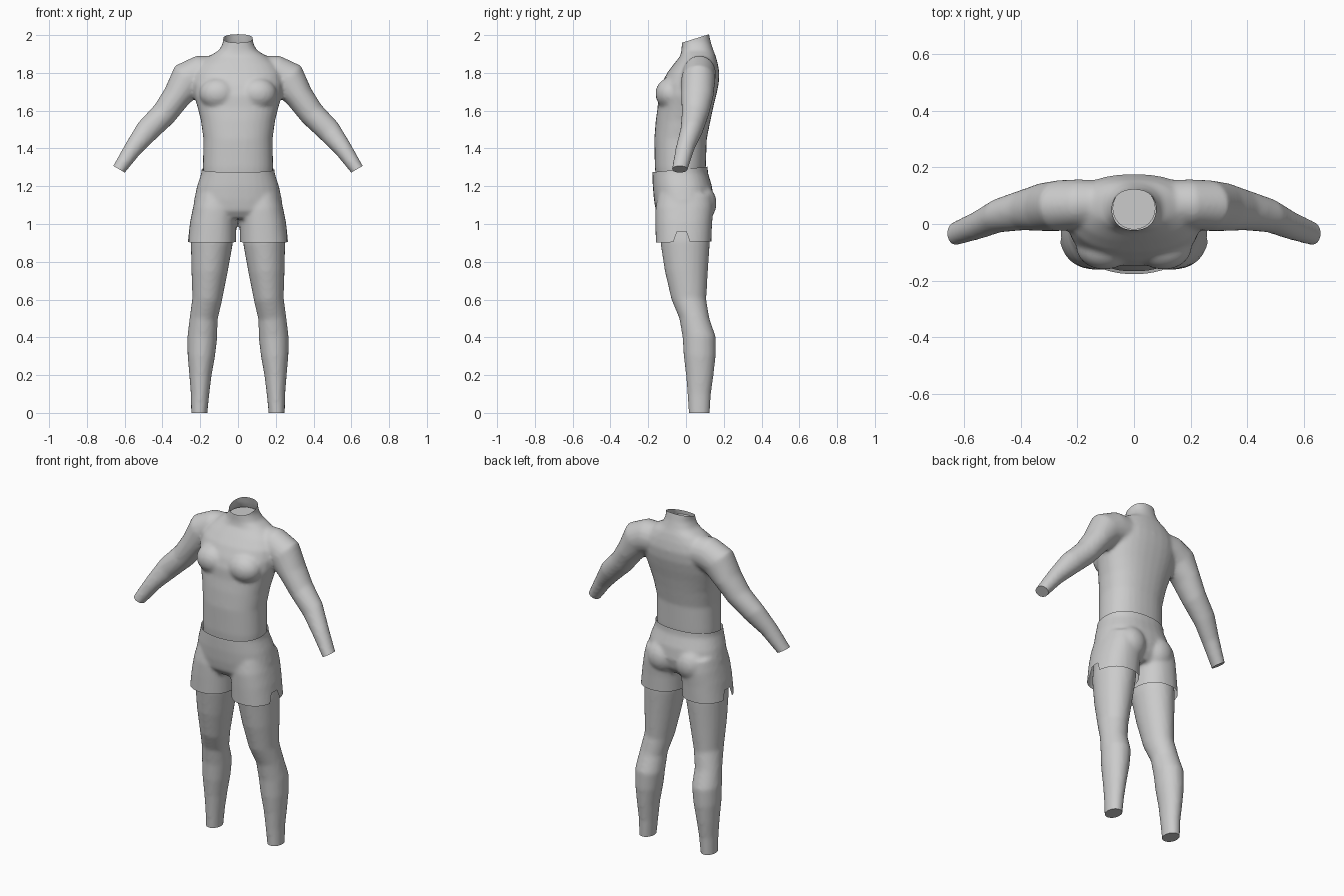
import bpy, bmesh, math
from mathutils import Vector, Matrix

if "Cube" in bpy.data.objects:
    bpy.data.objects.remove(bpy.data.objects["Cube"], do_unlink=True)

grey = bpy.data.materials.new("plain grey")
grey.use_nodes = True
GREY = (0.6, 0.6, 0.6, 1)
grey.diffuse_color = GREY
grey.node_tree.nodes["Principled BSDF"].inputs["Base Color"].default_value = GREY


def loft(bm, rings, power=2.0, sides=32):
    """Closed tube; ring = x, y, z of the centre, radius across, radius along y."""
    loops = []
    for i, (x, y, z, ra, ry) in enumerate(rings):
        a, b = rings[max(i - 1, 0)], rings[min(i + 1, len(rings) - 1)]
        along = Vector((b[0] - a[0], 0, b[2] - a[2])).normalized()
        across = Vector((-along.z, 0, along.x))
        loop = []
        for k in range(sides):
            t = 2 * math.pi * k / sides
            c, s = math.cos(t), math.sin(t)
            u = math.copysign(abs(c) ** (2 / power), c) * ra
            v = math.copysign(abs(s) ** (2 / power), s) * ry
            loop.append(bm.verts.new(Vector((x, y + v, z)) + across * u))
        loops.append(loop)
    for low, high in zip(loops, loops[1:]):
        for k in range(sides):
            n = (k + 1) % sides
            bm.faces.new((low[k], low[n], high[n], high[k]))
    bm.faces.new(loops[0])
    bm.faces.new(loops[-1])


def upright(rows):
    """Rows of z, half width, front y, back y -> centred rings."""
    return [(0, (f + b) / 2, z, w, (b - f) / 2) for z, w, f, b in rows]


def limb(rows):
    """Rows of z, inner x, outer x, front y, back y -> rings."""
    return [((i + o) / 2, (f + b) / 2, z, (o - i) / 2, (b - f) / 2) for z, i, o, f, b in rows]


def flip(rings):
    return [(-r[0],) + tuple(r[1:]) for r in rings]


def blob(bm, centre, size):
    for side in (1, -1):
        place = Matrix.Translation((side * centre[0], centre[1], centre[2]))
        bmesh.ops.create_uvsphere(bm, u_segments=24, v_segments=16, radius=1,
                                  matrix=place @ Matrix.Diagonal((*size, 1)))


def fuse(name, bm, voxel=0.011, passes=5):
    """Blend overlapping volumes into a single smooth skin and return it as bmesh."""
    bmesh.ops.recalc_face_normals(bm, faces=bm.faces)
    mesh = bpy.data.meshes.new(name)
    bm.to_mesh(mesh)
    bm.free()
    obj = bpy.data.objects.new(name, mesh)
    bpy.context.scene.collection.objects.link(obj)
    rm = obj.modifiers.new("blend", 'REMESH')
    rm.mode, rm.voxel_size = 'VOXEL', voxel
    sm = obj.modifiers.new("soften", 'SMOOTH')
    sm.factor, sm.iterations = 0.5, passes
    graph = bpy.context.evaluated_depsgraph_get()
    skin = bpy.data.meshes.new_from_object(obj.evaluated_get(graph))
    obj.modifiers.clear()
    obj.data = skin
    out = bmesh.new()
    out.from_mesh(skin)
    return obj, out


def cut(bm, point, normal, cap=False, remove=True):
    """Trim away everything on the side the normal points to."""
    geom = bm.verts[:] + bm.edges[:] + bm.faces[:]
    res = bmesh.ops.bisect_plane(bm, geom=geom, dist=1e-5, plane_co=point,
                                 plane_no=normal, clear_outer=remove)
    if cap:
        edges = [e for e in res["geom_cut"] if isinstance(e, bmesh.types.BMEdge)]
        bmesh.ops.edgeloop_fill(bm, edges=edges)


def finish(obj, bm):
    bmesh.ops.recalc_face_normals(bm, faces=bm.faces)
    bm.to_mesh(obj.data)
    bm.free()
    obj.data.materials.clear()
    obj.data.materials.append(grey)
    bpy.ops.object.select_all(action='DESELECT')
    bpy.context.view_layer.objects.active = obj
    obj.select_set(True)
    bpy.ops.object.shade_smooth_by_angle(angle=math.radians(50))


# Torso and arms
bm = bmesh.new()
loft(bm, upright([
    (1.20, .180, -.155, .095), (1.30, .186, -.165, .105), (1.45, .183, -.168, .11),
    (1.55, .197, -.160, .13), (1.62, .215, -.150, .145), (1.68, .232, -.148, .16),
    (1.74, .238, -.130, .173), (1.80, .232, -.100, .177), (1.85, .200, -.062, .168),
    (1.89, .150, -.030, .157), (1.92, .100, -.024, .145), (1.96, .079, -.022, .132),
    (2.05, .076, -.015, .112)]), power=2.3)
arm = [(.10, .075, 1.80, .09, .08), (.20, .07, 1.795, .098, .088), (.265, .065, 1.765, .1, .09),
       (.325, .06, 1.675, .075, .085), (.39, .05, 1.585, .068, .072), (.48, .03, 1.495, .064, .06),
       (.555, -.005, 1.40, .048, .05), (.63, -.033, 1.29, .036, .042), (.66, -.043, 1.245, .034, .041)]
loft(bm, arm)
loft(bm, flip(arm))
blob(bm, (.105, -.08, 1.69), (.1, .082, .085))
body, bm = fuse("torso_and_arms", bm)
for side in (1, -1):
    cut(bm, (side * .63, 0, 1.29), (side * .5, 0, -.86), cap=True)
cut(bm, (0, .05, 1.982), (0, -.3, .95))
finish(body, bm)

# Recessed plate closing the neck
bm = bmesh.new()
bmesh.ops.create_circle(bm, cap_ends=True, segments=24, radius=.076,
                        matrix=Matrix.Translation((0, .056, 1.94)))
mesh = bpy.data.meshes.new("neck_plate")
plate = bpy.data.objects.new("neck_plate", mesh)
bpy.context.scene.collection.objects.link(plate)
finish(plate, bm)

# Legs
leg = limb([
    (-.05, .163, .247, .017, .122), (0, .162, .248, .014, .126), (.1, .152, .25, .008, .132),
    (.2, .14, .258, 0, .146), (.3, .122, .267, -.012, .157), (.4, .11, .268, -.018, .158),
    (.5, .108, .256, -.035, .124), (.6, .085, .242, -.077, .107), (.75, .055, .247, -.112, .116),
    (.9, .028, .25, -.135, .126), (1.05, .022, .23, -.14, .125)])
for name, rings in (("left_leg", leg), ("right_leg", flip(leg))):
    bm = bmesh.new()
    loft(bm, rings)
    obj, bm = fuse(name, bm)
    cut(bm, (0, 0, 0), (0, 0, -1), cap=True)
    finish(obj, bm)

# Shorts
bm = bmesh.new()
loft(bm, upright([
    (1.03, .225, -.13, .10), (1.07, .238, -.16, .13), (1.13, .232, -.170, .145),
    (1.2, .217, -.176, .138), (1.27, .194, -.178, .116), (1.36, .188, -.176, .113)]), power=2.3)
short_leg = limb([
    (.84, .01, .272, -.160, .134), (.9, .010, .267, -.160, .134), (1.0, .008, .254, -.162, .138),
    (1.08, .006, .238, -.162, .145), (1.15, .01, .22, -.15, .14)])
loft(bm, short_leg, power=2.3)
loft(bm, flip(short_leg), power=2.3)
blob(bm, (.095, .075, 1.11), (.095, .087, .1))
shorts, bm = fuse("shorts", bm)
cut(bm, (0, -.17, 1.275), (0, -.1, 1))
cut(bm, (0, 0, .905), (0, .02, -1))

# Side slits at the hem
slit = [((0, 0, .96), (0, 0, 1)), ((0, -.058, .93), (0, -1, .35)), ((0, .012, .93), (0, 1, .35))]
for point, normal in slit:
    cut(bm, point, normal, remove=False)
notch = [f for f in bm.faces if abs(f.calc_center_median().x) > .18 and
         all((f.calc_center_median() - Vector(p)).dot(Vector(n)) < 0 for p, n in slit)]
bmesh.ops.delete(bm, geom=notch, context='FACES')
finish(shorts, bm)
